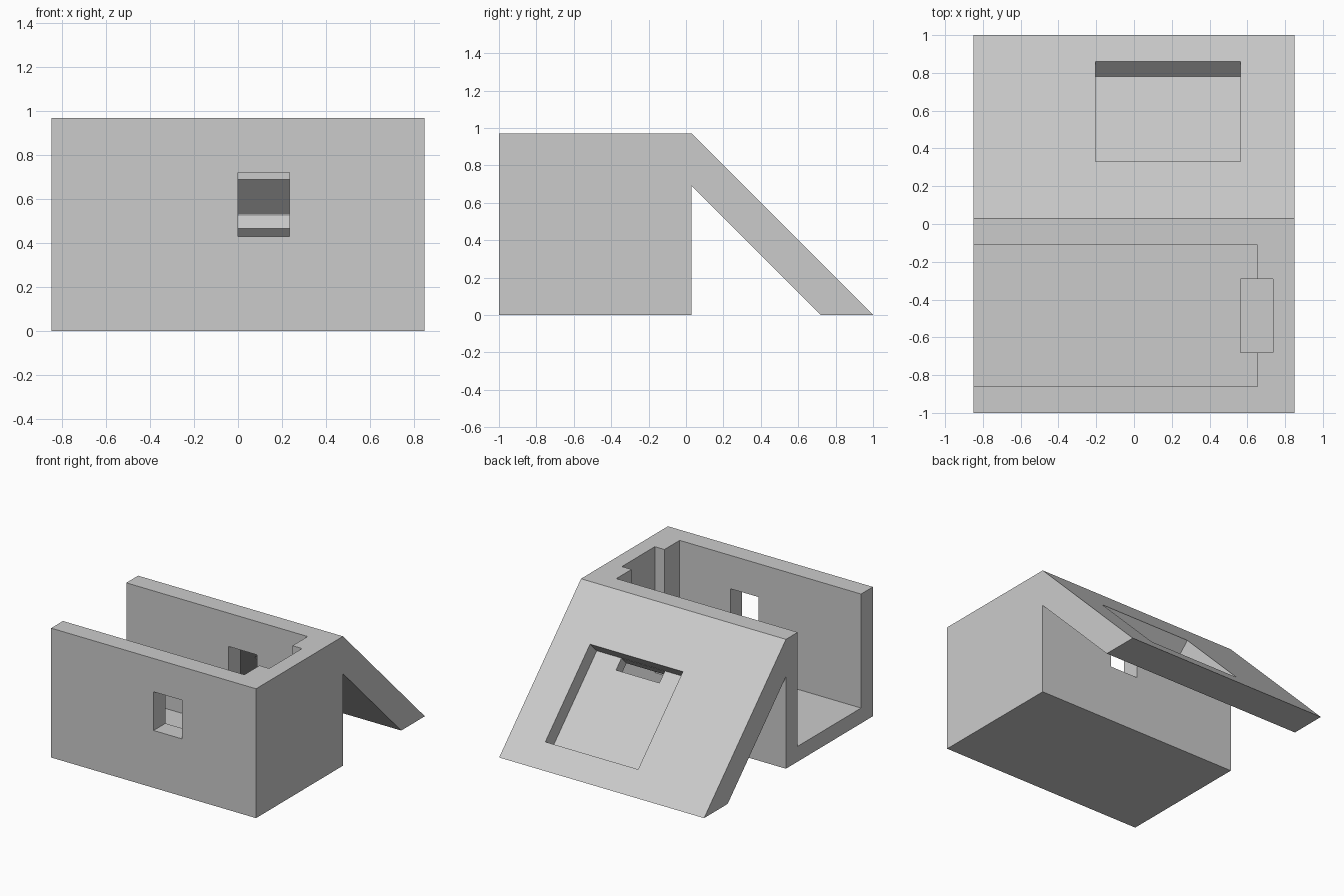
import bpy
import bmesh

cube = bpy.data.objects.get("Cube")
if cube:
    bpy.data.objects.remove(cube, do_unlink=True)

grey = bpy.data.materials.new("plain grey")
grey.use_nodes = True
colour = (0.6, 0.6, 0.6, 1)
grey.diffuse_color = colour
grey.node_tree.nodes["Principled BSDF"].inputs["Base Color"].default_value = colour


def prism(name, x0, x1, profile):
    """Extrude a (y, z) profile from x0 to x1."""
    bm = bmesh.new()
    face = bm.faces.new([bm.verts.new((x0, y, z)) for y, z in profile])
    sweep = bmesh.ops.extrude_face_region(bm, geom=[face])
    moved = [v for v in sweep["geom"] if isinstance(v, bmesh.types.BMVert)]
    bmesh.ops.translate(bm, verts=moved, vec=(x1 - x0, 0, 0))
    bmesh.ops.recalc_face_normals(bm, faces=bm.faces)
    mesh = bpy.data.meshes.new(name)
    bm.to_mesh(mesh)
    bm.free()
    mesh.materials.append(grey)
    obj = bpy.data.objects.new(name, mesh)
    bpy.context.collection.objects.link(obj)
    return obj


def box(y0, y1, z0, z1):
    return [(y0, z0), (y1, z0), (y1, z1), (y0, z1)]


def slope_box(y0, y1, d0, d1):
    """Rectangle square to the slope, sunk from depth d0 to d1."""
    corners = [(y0, d0), (y1, d0), (y1, d1), (y0, d1)]
    return [(y - d, 1 - y - d) for y, d in corners]


# Box body with a sloping slab leaning off its back edge
body = prism("body_with_slope", -0.85, 0.85,
             [(-1, 0), (0.03, 0), (0.03, 0.69), (0.72, 0),
              (1, 0), (0.03, 0.97), (-1, 0.97)])

# Openings: open-ended trough, end pocket, windows, slope recess and its slot
cutters = [
    prism("trough_cutter", -1, 0.655, box(-0.86, -0.11, 0.115, 1.1)),
    prism("pocket_cutter", 0.565, 0.735, box(-0.68, -0.29, 0.06, 1.2)),
    prism("window_cutter", 0, 0.235, box(-1.1, 0.031, 0.43, 0.72)),
    prism("recess_cutter", -0.205, 0.565, slope_box(0.33, 0.86, -0.05, 0.08)),
    prism("slot_cutter", 0, 0.36, slope_box(0.331, 0.395, 0.06, 0.17)),
]
for cutter in cutters:
    cutter.hide_render = True
    mod = body.modifiers.new(cutter.name, "BOOLEAN")
    mod.operation = "DIFFERENCE"
    mod.solver = "EXACT"
    mod.object = cutter

# Bake the cuts and drop the cutters
bpy.context.view_layer.update()
graph = bpy.context.evaluated_depsgraph_get()
baked = bpy.data.meshes.new_from_object(body.evaluated_get(graph))
body.modifiers.clear()
body.data = baked
for cutter in cutters:
    bpy.data.objects.remove(cutter, do_unlink=True)
